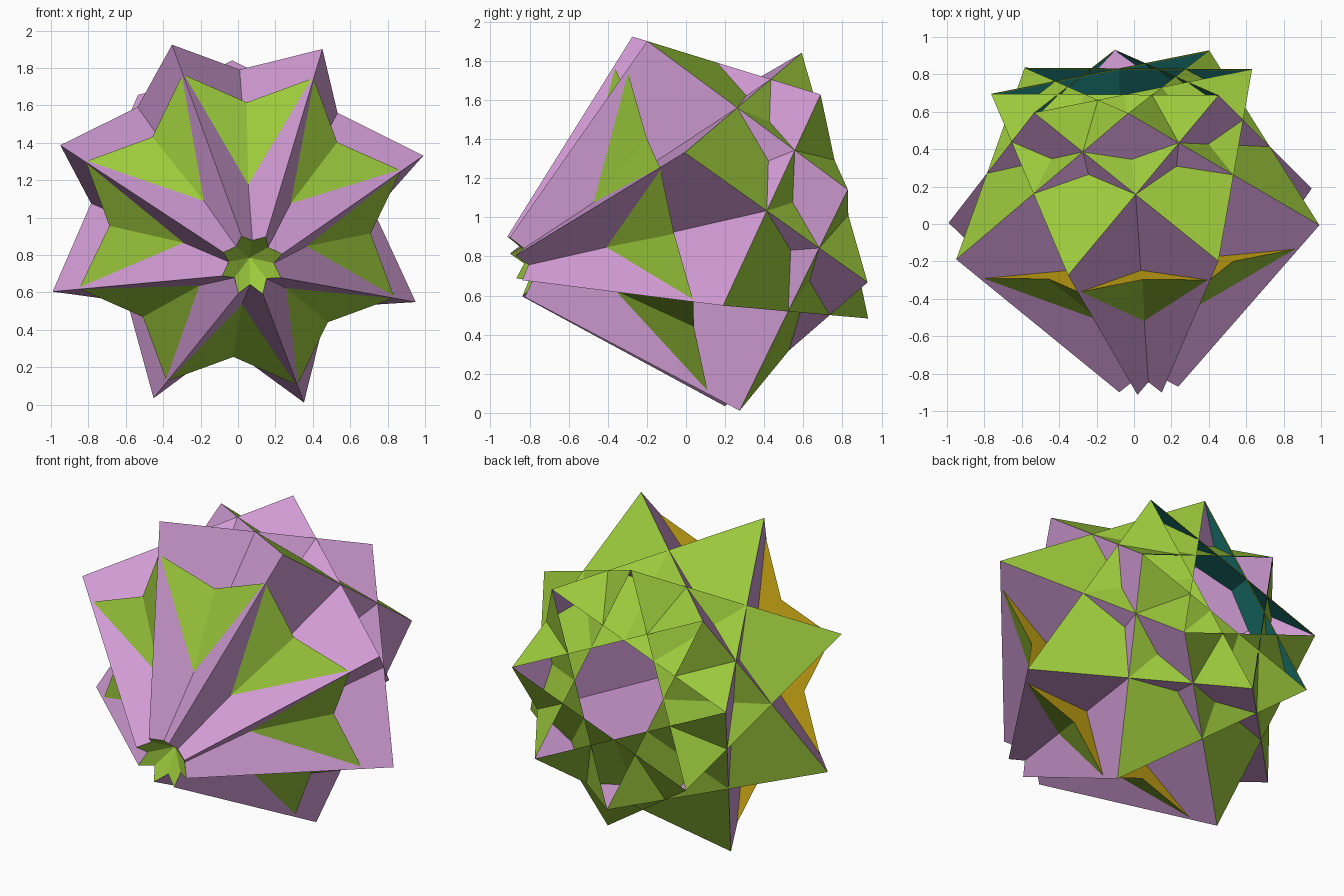
import bpy, bmesh, math
from mathutils import Vector

if "Cube" in bpy.data.objects:
    bpy.data.objects.remove(bpy.data.objects["Cube"], do_unlink=True)

# Eightfold axis, leaning a little down and sideways toward the front
CENTRE = Vector((0, 0, 0.968))
AXIS = Vector((0.084, -0.966, -0.246)).normalized()
E1 = Vector((0.99, 0.0, 0.365))
E1 = (E1 - AXIS * E1.dot(AXIS)).normalized()
E2 = AXIS.cross(E1)
SIDES = 8

# Vertex rings: (radius, height along the axis toward the front)
RIM = (1.0557, 0.0)         # big outer points
COLLAR = (0.917, 0.131)     # corners of the flat collar
NOTCH = (0.702, 0.131)      # notches of the collar outline
HOLE = (0.384, 0.131)       # opening in the collar
HUB = (0.171, 0.90)         # small points around the front hub
HUB_NOTCH = (0.111, 0.779)  # dips between the hub points
CROWN = (0.701, -0.789)     # points around the rear opening


def pt(ring, step):
    """Point on a ring; one step is an eighth of a turn."""
    ang = step * math.tau / SIDES
    r, w = ring
    return CENTRE + r * (math.cos(ang) * E1 + math.sin(ang) * E2) + w * AXIS


def material(name, rgb):
    m = bpy.data.materials.new(name)
    m.use_nodes = True
    m.diffuse_color = (*rgb, 1)
    bsdf = next(n for n in m.node_tree.nodes if n.type == 'BSDF_PRINCIPLED')
    bsdf.inputs["Base Color"].default_value = (*rgb, 1)
    bsdf.inputs["Roughness"].default_value = 0.8
    return m


def repeat_around(name, corners, mat, outward=None, inset=0.0, offset=0.0):
    """Repeat one polygon, given as (ring, step) corners, around the axis."""
    bm = bmesh.new()
    for k in range(SIDES):
        pts = [pt(ring, step + k) for ring, step in corners]
        mid = sum(pts, Vector()) / len(pts)
        pts = [p.lerp(mid, inset) for p in pts]
        face = bm.faces.new([bm.verts.new(p) for p in pts])
        face.normal_update()
        want = outward if outward else pt((1, 0), k) - CENTRE
        if face.normal.dot(want) < 0:
            face.normal_flip()
        bmesh.ops.translate(bm, vec=face.normal * offset, verts=face.verts[:])
    if inset == 0:
        bmesh.ops.remove_doubles(bm, verts=bm.verts[:], dist=0.0005)
    mesh = bpy.data.meshes.new(name)
    bm.to_mesh(mesh)
    bm.free()
    mesh.materials.append(mat)
    ob = bpy.data.objects.new(name, mesh)
    bpy.context.collection.objects.link(ob)
    return ob


pink = material("orchid pink", (0.64, 0.33, 0.66))
green = material("leaf green", (0.33, 0.585, 0.045))
gold = material("gold", (0.58, 0.38, 0.007))
teal = material("teal", (0.023, 0.376, 0.342))

# Large crossing panels from the front hub through two rim points to the crown
repeat_around("crossing_panels",
              [(CROWN, 0.5), (RIM, 2), (HUB, 2), (HUB_NOTCH, 0.5),
               (HUB, -1), (RIM, -1)], pink)

# Front triangles: they fill the valleys and line the hub recess
repeat_around("front_triangles",
              [(COLLAR, -1), (COLLAR, 1), (HUB, 4)], green, outward=AXIS)

# Flat star collar behind the front triangles, open in the middle
repeat_around("star_collar",
              [(HOLE, 0), (COLLAR, 0), (NOTCH, 0.5), (COLLAR, 1), (HOLE, 1)],
              gold, outward=-AXIS)

# Rear triangles leaning in from each rim point to the crown
rear = [(RIM, 0), (CROWN, 1.5), (CROWN, -1.5)]
repeat_around("rear_triangles", rear, green)

# Thin lining on the inside of the rear triangles
repeat_around("rear_lining", rear, teal, inset=0.02, offset=-0.004)
